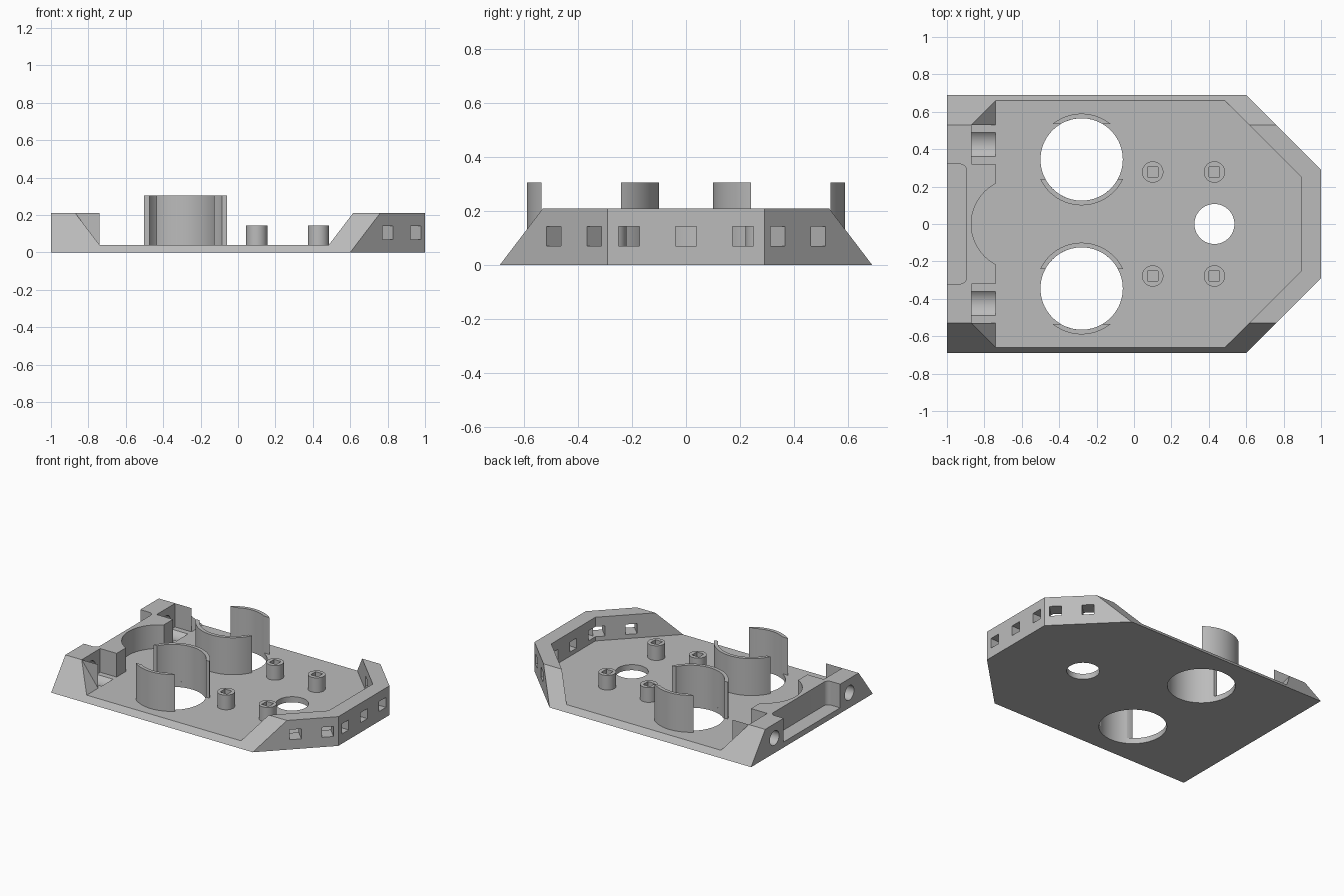
import bpy, bmesh
from math import pi, cos, sin, asin, radians

if "Cube" in bpy.data.objects:
    bpy.data.objects.remove(bpy.data.objects["Cube"])

grey = bpy.data.materials.new("plain grey")
grey.use_nodes = True
GREY = (0.5, 0.5, 0.5, 1)
grey.diffuse_color = GREY
grey.node_tree.nodes["Principled BSDF"].inputs["Base Color"].default_value = GREY


def loft(name, lower, upper):
    """Closed solid between two matching rings of 3D points."""
    bm = bmesh.new()
    a = [bm.verts.new(p) for p in lower]
    b = [bm.verts.new(p) for p in upper]
    bm.faces.new(a)
    bm.faces.new(b)
    for i in range(len(a)):
        j = (i + 1) % len(a)
        bm.faces.new((a[i], a[j], b[j], b[i]))
    bmesh.ops.recalc_face_normals(bm, faces=bm.faces)
    mesh = bpy.data.meshes.new(name)
    bm.to_mesh(mesh)
    bm.free()
    mesh.materials.append(grey)
    ob = bpy.data.objects.new(name, mesh)
    bpy.context.collection.objects.link(ob)
    return ob


def prism(name, outline, lo, hi, axis="z"):
    """Extrude a 2D outline along an axis: z uses (x, y), y uses (x, z), x uses (y, z)."""
    place = {"z": lambda u, v, w: (u, v, w),
             "y": lambda u, v, w: (u, w, v),
             "x": lambda u, v, w: (w, u, v)}[axis]
    return loft(name, [place(u, v, lo) for u, v in outline],
                [place(u, v, hi) for u, v in outline])


def arc(cx, cy, r, start=0.0, end=2 * pi, steps=64, closed=False):
    n = steps if closed else steps + 1
    return [(cx + r * cos(start + (end - start) * i / steps),
             cy + r * sin(start + (end - start) * i / steps)) for i in range(n)]


def circle(cx, cy, r, steps=64):
    return arc(cx, cy, r, steps=steps, closed=True)


def rect(x0, x1, y0, y1):
    return [(x0, y0), (x1, y0), (x1, y1), (x0, y1)]


def activate(ob):
    bpy.ops.object.select_all(action="DESELECT")
    ob.select_set(True)
    bpy.context.view_layer.objects.active = ob


def cut(target, cutter):
    cutter.hide_render = True
    mod = target.modifiers.new("cut", "BOOLEAN")
    mod.operation = "DIFFERENCE"
    mod.solver = "EXACT"
    mod.object = cutter
    activate(target)
    bpy.ops.object.modifier_apply(modifier=mod.name)
    bpy.data.objects.remove(cutter)


def smooth(ob):
    activate(ob)
    bpy.ops.object.shade_smooth_by_angle(angle=radians(30))


FLOOR, TOP, HIGH = 0.04, 0.21, 0.4


def plan(half_width, corner_x):
    half = [(-1, half_width), (corner_x, half_width), (1, 0.29)]
    return half + [(x, -y) for x, y in reversed(half)]


# Tray body with sloped long sides
tray = loft("tray", [(x, y, 0) for x, y in plan(0.69, 0.6)],
            [(x, y, TOP) for x, y in plan(0.53, 0.76)])

# Main pocket, leaving the nose wall
cut(tray, prism("pocket", [(-0.74, -0.8), (0.345, -0.8), (0.895, -0.25),
                           (0.895, 0.25), (0.345, 0.8), (-0.74, 0.8)], FLOOR, HIGH))

# Round bite out of the rear bridge
cut(tray, prism("bridge_bite", circle(-0.627, 0, 0.243, 96), FLOOR, HIGH))

# Rear recess with rounded inner corners
r = 0.035
recess = ([(-1.2, -0.32)] + arc(-0.895 - r, -0.32 + r, r, -pi / 2, 0, 8)
          + arc(-0.895 - r, 0.32 - r, r, 0, pi / 2, 8) + [(-1.2, 0.32)])
cut(tray, prism("rear_recess", recess, FLOOR, HIGH))

for s in (-1, 1):
    # Sloped corner gusset
    lo, hi = sorted((s * 0.53, s * 0.8))
    cut(tray, prism("gusset_cut", [(-1.015, HIGH), (-0.74, FLOOR),
                                   (-0.6, FLOOR), (-0.6, HIGH)], lo, hi, "y"))
    # Screw bay, its trough and the hole through the rear wall
    lo, hi = sorted((s * 0.32, s * 0.53))
    cut(tray, prism("screw_bay", rect(-0.87, -0.7, lo, hi), FLOOR, HIGH))
    cut(tray, prism("screw_trough", circle(s * 0.425, 0.108, 0.094), -0.87, -0.74, "x"))
    cut(tray, prism("screw_hole", circle(s * 0.425, 0.108, 0.052, 32), -1.1, -0.8, "x"))
    # Large floor openings
    cut(tray, prism("eye_opening", circle(-0.28, s * 0.345, 0.22, 96), -0.1, HIGH))
    # Windows in the angled nose walls
    for x, y in ((0.8, 0.49), (0.95, 0.34)):
        d, w = 0.14, 0.0275
        win = [(x + a * d + b * w, s * (y + a * d - b * w))
               for a, b in ((-1, -1), (1, -1), (1, 1), (-1, 1))]
        cut(tray, prism("angled_window", win, 0.07, 0.142))

# Windows in the flat nose wall
for y in (-0.212, 0, 0.212):
    cut(tray, prism("nose_window", rect(0.8, 1.1, y - 0.039, y + 0.039), 0.07, 0.142))

# Small floor opening
cut(tray, prism("floor_opening", circle(0.43, 0, 0.107), -0.1, HIGH))
smooth(tray)


# Curved sleeves around the large openings, with flat trimmed ends
def sleeve(name, s, side, trim):
    outer, inner = 0.245, 0.22
    a, b = asin(trim / outer), asin(trim / inner)
    ring = arc(0, 0, outer, a, pi - a, 48) + arc(0, 0, inner, pi - b, b, 48)
    ob = prism(name, [(x - 0.28, s * (0.345 + side * y)) for x, y in ring], FLOOR, 0.305)
    smooth(ob)


# Posts with square sockets
def post(name, x, y):
    ob = prism(name, circle(x, y, 0.057, 48), FLOOR, 0.145)
    h = 0.028
    cut(ob, prism("socket", rect(x - h, x + h, y - h, y + h), FLOOR + 0.005, HIGH))
    smooth(ob)


for s, label in ((-1, "front"), (1, "back")):
    sleeve(label + "_outer_sleeve", s, 1, 0.19)
    sleeve(label + "_inner_sleeve", s, -1, 0.105)
    post(label + "_left_post", 0.43, s * 0.278)
    post(label + "_right_post", 0.1, s * 0.278)
